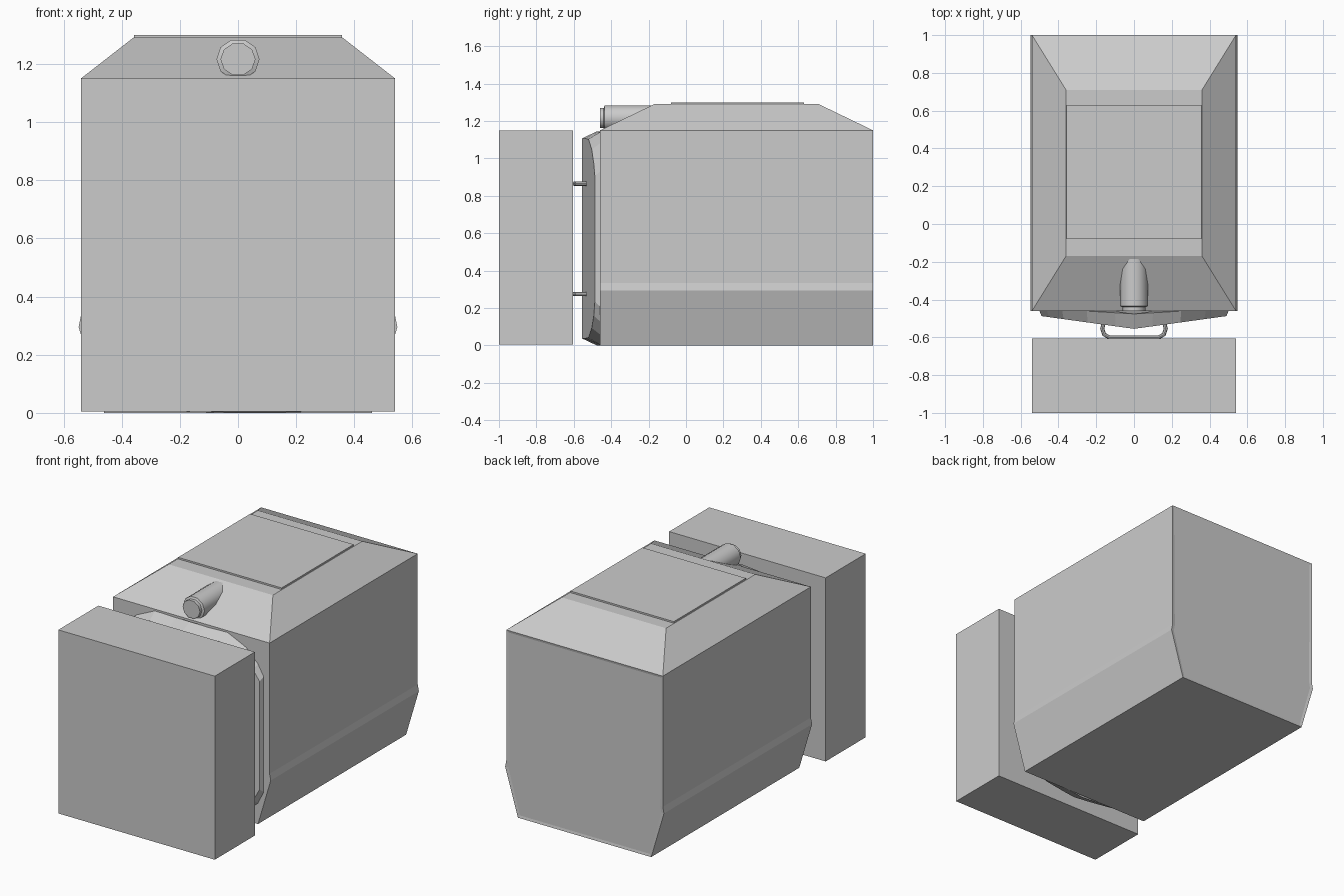
import bpy, bmesh, math
from mathutils import Matrix, Vector

if "Cube" in bpy.data.objects:
    bpy.data.objects.remove(bpy.data.objects["Cube"])

grey = bpy.data.materials.new("plain grey")
grey.diffuse_color = (0.6, 0.6, 0.6, 1)
grey.use_nodes = True
grey.node_tree.nodes["Principled BSDF"].inputs["Base Color"].default_value = grey.diffuse_color


def finish(name, bm, smooth=False):
    bmesh.ops.recalc_face_normals(bm, faces=bm.faces)
    mesh = bpy.data.meshes.new(name)
    bm.to_mesh(mesh)
    bm.free()
    mesh.materials.append(grey)
    ob = bpy.data.objects.new(name, mesh)
    bpy.context.collection.objects.link(ob)
    if smooth:
        bpy.ops.object.select_all(action='DESELECT')
        ob.select_set(True)
        bpy.context.view_layer.objects.active = ob
        bpy.ops.object.shade_smooth_by_angle(angle=math.radians(40))
    return ob


def bridge(bm, a, b):
    n = len(a)
    for i in range(n):
        bm.faces.new((a[i], a[(i + 1) % n], b[(i + 1) % n], b[i]))


def loft(name, layers):
    """Stack of rectangles (half width, y min, y max, z), capped at both ends."""
    bm = bmesh.new()
    rings = [[bm.verts.new(p) for p in ((-w, y0, z), (w, y0, z), (w, y1, z), (-w, y1, z))]
             for w, y0, y1, z in layers]
    for a, b in zip(rings, rings[1:]):
        bridge(bm, a, b)
    bm.faces.new(rings[0])
    bm.faces.new(rings[-1])
    bm.normal_update()
    return name, bm


# Main housing with tapered base and hipped roof
name, bm = loft("housing", [(0.46, -0.46, 1, 0), (0.548, -0.46, 1, 0.295),
                            (0.54, -0.46, 1, 0.335), (0.54, -0.46, 1, 1.15),
                            (0.36, -0.17, 0.71, 1.29)])
bmesh.ops.recalc_face_normals(bm, faces=bm.faces)
# Shallow recessed back panel
back = [f for f in bm.faces if f.normal.y > 0.99]
bmesh.ops.inset_region(bm, faces=back, thickness=0.02, depth=-0.003)
finish(name, bm)

# Roof hatch and front box
finish(*loft("roof_hatch", [(0.357, -0.08, 0.63, 1.288), (0.357, -0.08, 0.63, 1.3)]))
finish(*loft("front_box", [(0.54, -1, -0.605, 0.005), (0.54, -1, -0.605, 1.15)]))

# Rounded door with a shallow vertical ridge
half = [(0, 1.145), (0.1, 1.145), (0.25, 1.14), (0.38, 1.08), (0.46, 1.0), (0.5, 0.93),
        (0.5, 0.21), (0.46, 0.13), (0.38, 0.06), (0.25, 0.005), (0.1, 0), (0, 0)]
outline = half + [(-x, z) for x, z in reversed(half[1:-1])]
bm = bmesh.new()
rear = [bm.verts.new((x, -0.461 - 0.015 * max(0, 1 - abs(x) / 0.1), z)) for x, z in outline]
front = [bm.verts.new((x * 0.98, -0.555 + 0.135 * abs(x), 0.5725 + (z - 0.5725) * 0.935))
         for x, z in outline]
bridge(bm, rear, front)
bm.faces.new(rear)
k = len(half)
bm.faces.new(front[:k])
bm.faces.new(front[k - 1:] + front[:1])
finish("door", bm)

# Two bent bar handles between the door and the box
path = [(-0.16, -0.52), (-0.168, -0.555), (-0.158, -0.585), (-0.13, -0.6),
        (0.13, -0.6), (0.158, -0.585), (0.168, -0.555), (0.16, -0.52)]
for label, z in (("lower_handle", 0.275), ("upper_handle", 0.865)):
    bm = bmesh.new()
    rings = []
    for i, (x, y) in enumerate(path):
        a, b = path[max(i - 1, 0)], path[min(i + 1, len(path) - 1)]
        side = Vector((a[1] - b[1], b[0] - a[0], 0)).normalized()
        ring = []
        for s in range(8):
            t = 2 * math.pi * s / 8
            ring.append(bm.verts.new(Vector((x, y, z)) + side * (0.011 * math.cos(t))
                                     + Vector((0, 0, 0.011 * math.sin(t)))))
        rings.append(ring)
    for a, b in zip(rings, rings[1:]):
        bridge(bm, a, b)
    bm.faces.new(rings[0])
    bm.faces.new(rings[-1])
    finish(label, bm, True)

# Exhaust pipe with a stepped end, running into the sloped roof
bm = bmesh.new()
rings = []
for r, y in ((0.06, -0.46), (0.06, -0.44), (0.074, -0.435), (0.074, -0.16)):
    rings.append([bm.verts.new((r * math.sin(math.radians(36 * i + 18)), y,
                                1.216 + 0.95 * r * math.cos(math.radians(36 * i + 18))))
                  for i in range(10)])
for a, b in zip(rings, rings[1:]):
    bridge(bm, a, b)
bm.faces.new(rings[0])
bm.faces.new(rings[-1])
finish("exhaust_pipe", bm, True)
